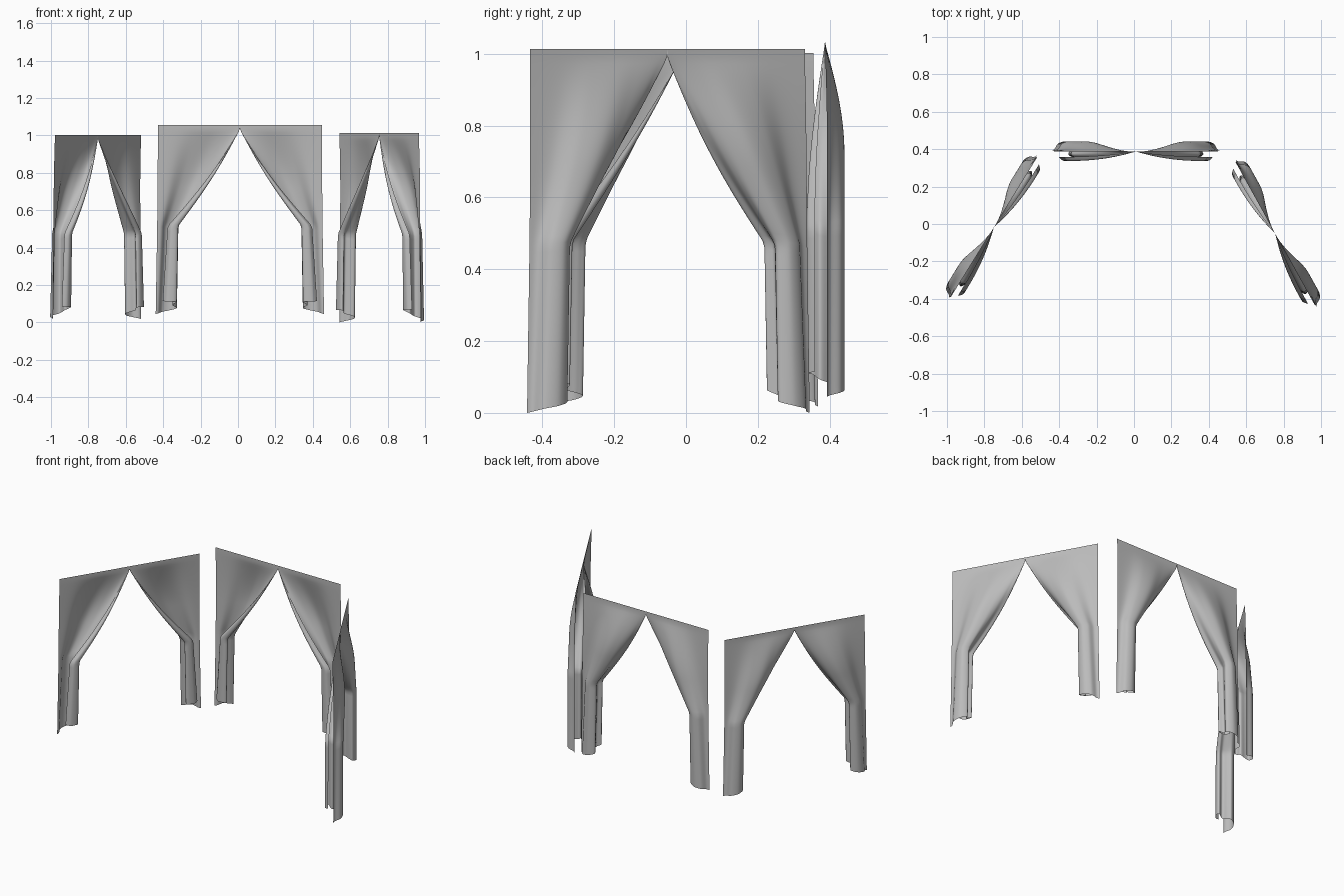
import bpy, bmesh, math
from mathutils import Vector, Matrix

cube = bpy.data.objects.get("Cube")
if cube:
    bpy.data.objects.remove(cube, do_unlink=True)

cloth = bpy.data.materials.new("grey_cloth")
cloth.use_nodes = True
grey = (0.5, 0.5, 0.5, 1)
cloth.diffuse_color = grey
cloth.node_tree.nodes["Principled BSDF"].inputs["Base Color"].default_value = grey

COLS, ROWS = 70, 48
TOP, APEX, TIE = 1.01, 0.985, 0.47
HALF = 0.438

# Gathered cross-section, front flap to outer edge: (offset from inner fold, depth, hem height)
BUNDLE = [Vector(p) for p in (
    (0.082, -0.028, 0.07), (0.058, -0.048, 0.066), (0.02, -0.048, 0.066),
    (0.004, -0.034, 0.062), (0.028, -0.014, 0.048), (0.01, 0.014, 0.038),
    (0.004, 0.036, 0.03), (0.04, 0.054, 0.02), (0.08, 0.044, 0.012),
    (0.1, 0.014, 0.004), (0.115, 0.006, 0.0))]


def spline(points, s):
    """Smooth curve through evenly spaced points."""
    f = s * (len(points) - 1)
    i = min(int(f), len(points) - 2)
    f -= i
    a, b = points[max(i - 1, 0)], points[i]
    c, d = points[i + 1], points[min(i + 2, len(points) - 1)]
    return 0.5 * (2 * b + (c - a) * f + (2 * a - 5 * b + 4 * c - d) * f ** 2
                  + (3 * b - a - 3 * c + d) * f ** 3)


def cloth_point(s, t):
    """Point on one panel: s runs from inner to outer edge, t from top to hem."""
    offset, depth, hem = spline(BUNDLE, s)
    z = TOP + (hem - TOP) * t
    q = max(0.0, (APEX - z) / (APEX - TIE))
    # Sagging sweep from the straight top rail to the gathered bundle
    sweep = q - 0.055 * math.sin(math.pi * q) if q < 1 else 1.0
    drop = max(0.0, (TIE - z) / TIE)
    top_u = HALF * max(0.0, (s - 0.38) / 0.62) ** 1.6 + 0.004 * s * (1 - s)
    # Folds are pinched at the tie and flare towards the hem
    pinch = 1 - 0.28 * (1 - drop) * (1 - s ** 4)
    gathered_u = 0.327 + 0.008 * drop + offset * pinch
    u = top_u + (gathered_u - top_u) * sweep
    # Back folds fill out sooner than the front flap
    reach = 0.6 if depth > 0 else 1.0
    swell = math.sin(math.pi / 2 * min(1.0, q / reach))
    return Vector((u, depth * swell, z))


def panel(name, side, matrix):
    bm = bmesh.new()
    grid = [[bm.verts.new(matrix @ (Vector((side, 1, 1)) * cloth_point(i / COLS, j / ROWS)))
             for i in range(COLS + 1)] for j in range(ROWS + 1)]
    for j in range(ROWS):
        for i in range(COLS):
            quad = [grid[j][i], grid[j + 1][i], grid[j + 1][i + 1], grid[j][i + 1]]
            face = bm.faces.new(quad if side > 0 else quad[::-1])
            face.smooth = True
    mesh = bpy.data.meshes.new(name)
    bm.to_mesh(mesh)
    bm.free()
    mesh.materials.append(cloth)
    bpy.context.collection.objects.link(bpy.data.objects.new(name, mesh))


# Three tied-back pairs arranged around an alcove: centre, turn, height scale
PAIRS = {
    "back_curtain": ((0.01, 0.387, 0.045), 0, 1.0),
    "right_curtain": ((-0.749, -0.018, 0.018), 58.3, 0.975),
    "left_curtain": ((0.755, -0.052, 0.0), -61, 1.003),
}
for name, (centre, turn, height) in PAIRS.items():
    matrix = (Matrix.Translation(centre) @ Matrix.Rotation(math.radians(turn), 4, "Z")
              @ Matrix.Diagonal((1, 1, height, 1)))
    for label, side in (("left_panel", 1), ("right_panel", -1)):
        panel(f"{name}_{label}", side, matrix)
